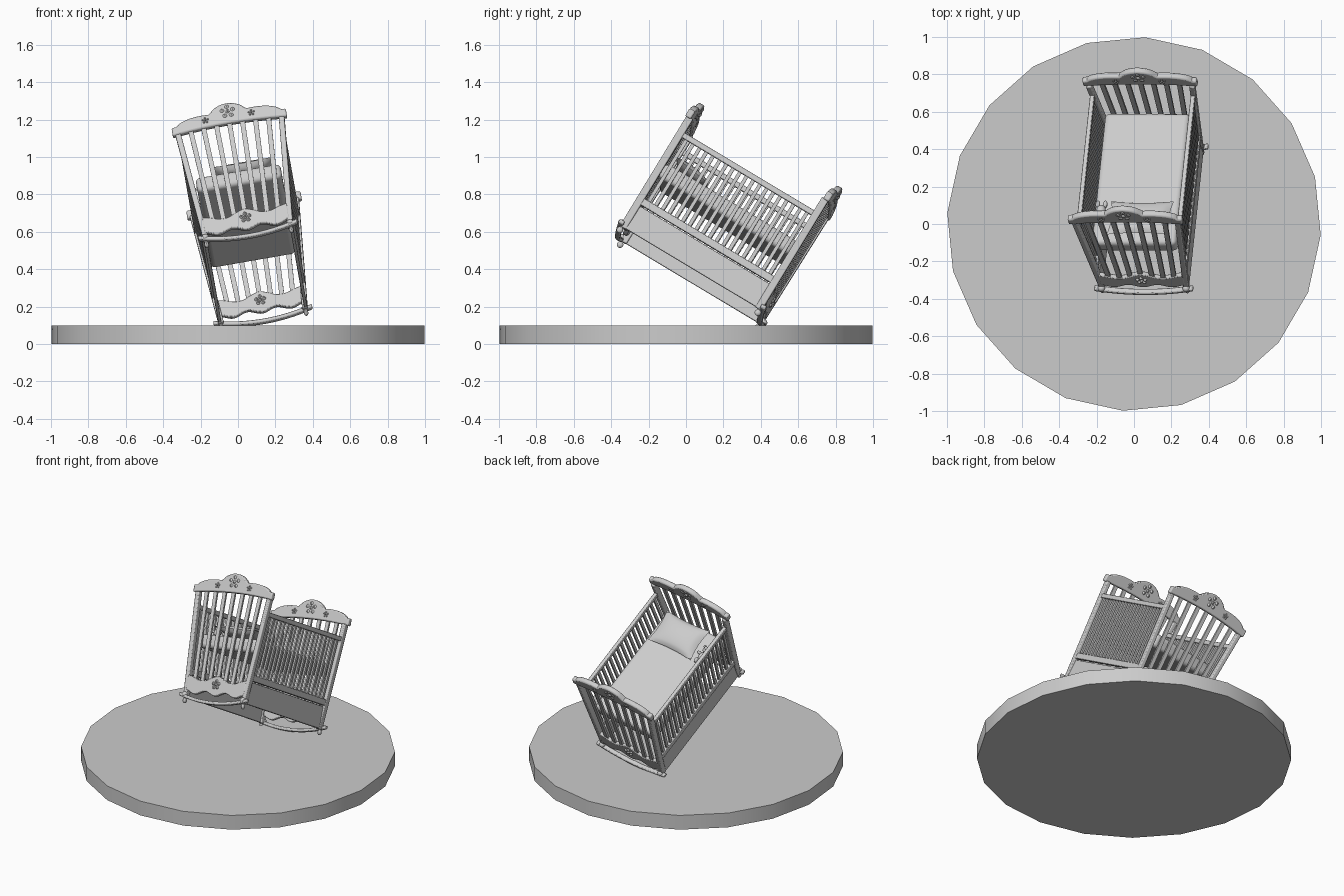
import bpy, bmesh, math
from mathutils import Matrix, Vector

cube = bpy.data.objects.get("Cube")
if cube:
    bpy.data.objects.remove(cube, do_unlink=True)

grey = bpy.data.materials.new("plain_grey")
grey.use_nodes = True
COLOUR = (0.6, 0.6, 0.6, 1)
grey.diffuse_color = COLOUR
grey.node_tree.nodes["Principled BSDF"].inputs["Base Color"].default_value = COLOUR

# Cot frame: width, length and height axes of the tipped cot
LENGTH = Vector((0.091, 0.854, -0.512)).normalized()
WIDTH = LENGTH.cross(Vector((-0.145, 0.518, 0.843))).normalized()
UP = WIDTH.cross(LENGTH)
TILT = Matrix.Translation((0.10, 0.01, 0.34)) @ Matrix((WIDTH, LENGTH, UP)).transposed().to_4x4()
END = 0.432


def finish(name, bm, bevel=0.0, segments=2, frame=TILT):
    bmesh.ops.recalc_face_normals(bm, faces=bm.faces)
    mesh = bpy.data.meshes.new(name)
    bm.to_mesh(mesh)
    bm.free()
    mesh.transform(frame)
    mesh.materials.append(grey)
    obj = bpy.data.objects.new(name, mesh)
    bpy.context.collection.objects.link(obj)
    if bevel:
        mod = obj.modifiers.new("Bevel", "BEVEL")
        mod.width, mod.segments, mod.limit_method = bevel, segments, "ANGLE"
        mod.angle_limit = math.radians(50)
    bpy.ops.object.select_all(action="DESELECT")
    obj.select_set(True)
    bpy.context.view_layer.objects.active = obj
    bpy.ops.object.shade_smooth_by_angle(angle=math.radians(35))
    return obj


def beam(bm, p, q, across, along):
    """Box from p to q, sized across the cot and along the cot."""
    p, q = Vector(p), Vector(q)
    z = (q - p).normalized()
    y = Vector((0, 1, 0)) if abs(z.y) < 0.9 else Vector((0, 0, 1))
    x = y.cross(z).normalized()
    y = z.cross(x)
    rot = Matrix((x, y, z)).transposed().to_4x4()
    size = Matrix.Diagonal((across, along, (q - p).length, 1))
    bmesh.ops.create_cube(bm, size=1, matrix=Matrix.Translation((p + q) / 2) @ rot @ size)


def ball(bm, centre, radii, detail=12):
    bmesh.ops.create_uvsphere(bm, u_segments=detail, v_segments=detail // 2 + 2, radius=1,
                              matrix=Matrix.Translation(centre) @ Matrix.Diagonal((*radii, 1)))


def board(name, half, v, thick, top, bottom, steps=48, bevel=0.008):
    """Upright board with shaped top and bottom edges."""
    bm = bmesh.new()
    rings = []
    for i in range(steps + 1):
        u = half * (2 * i / steps - 1)
        rings.append([bm.verts.new((u, v + s * thick / 2, e(u)))
                      for s, e in ((-1, bottom), (1, bottom), (1, top), (-1, top))])
    for a, b in zip(rings, rings[1:]):
        for k in range(4):
            bm.faces.new((a[k], a[k - 1], b[k - 1], b[k]))
    bm.faces.new(rings[0])
    bm.faces.new(rings[-1])
    finish(name, bm, bevel)


def lean(w):
    """Half width of the cot, which widens upwards."""
    return 0.225 + 0.055 * w / 0.71


def dome(x, half):
    return math.sqrt(max(0, 1 - (x / half) ** 2))


def crest(u):
    a = abs(u)
    return max(0.75, 0.76 + 0.095 * dome(a, 0.11), 0.745 + 0.06 * dome(a - 0.14, 0.15))


def apron_top(u):
    return 0.165 + 0.022 * math.cos(u * 26) * (1 - abs(u) * 2)


def apron_bottom(u):
    return 0.07 - 0.012 * math.cos(u * 40)


def sag(u):
    return 0.04 * (u / 0.27) ** 2


def flower(bm, u, v, w, r):
    """Five petals round a button, showing on both faces of a board."""
    for k in range(5):
        a = math.pi * (0.5 + 0.4 * k)
        ball(bm, (u + r * 0.65 * math.cos(a), v, w + r * 0.65 * math.sin(a)),
             (r * 0.38, 0.025, r * 0.38), 10)
    ball(bm, (u, v, w), (r * 0.32, 0.029, r * 0.32), 10)


# Round base
bm = bmesh.new()
bmesh.ops.create_cone(bm, cap_ends=True, segments=20, radius1=1, radius2=1, depth=0.1,
                      matrix=Matrix.Translation((0, 0, 0.05)) @ Matrix.Rotation(math.radians(-3.4), 4, "Z"))
finish("round_base", bm, frame=Matrix.Identity(4))

# Two matching ends
for end, s in (("front", -1), ("back", 1)):
    v = s * END
    board(end + "_headboard", 0.31, v, 0.036, crest,
          lambda u: 0.71 + 0.02 * (1 - (u / 0.31) ** 2))
    board(end + "_apron", 0.23, v, 0.026, apron_top, apron_bottom, bevel=0.005)
    board(end + "_rocker", 0.268, v + s * 0.012, 0.03, lambda u: sag(u) + 0.022, sag, 24, 0.006)

    bm = bmesh.new()
    for k in range(-3, 4):
        beam(bm, (k / 4 * lean(0.13), v, 0.13), (k / 4 * lean(0.73), v, 0.73), 0.026, 0.014)
    finish(end + "_slats", bm)

    bm = bmesh.new()
    for side in (-1, 1):
        beam(bm, (side * lean(0.03), v - s * 0.008, 0.03),
             (side * lean(0.72), v - s * 0.008, 0.72), 0.03, 0.04)
    finish(end + "_posts", bm, 0.006)

    bm = bmesh.new()
    flower(bm, 0, v, 0.8, 0.046)
    flower(bm, 0, v, 0.132, 0.034)
    for side in (-1, 1):
        flower(bm, side * 0.125, v, 0.768, 0.022)
    finish(end + "_flowers", bm)

    bm = bmesh.new()
    for side in (-1, 1):
        ball(bm, (side * 0.23, v, 0.012), (0.012, 0.018, 0.018))
        ball(bm, (side * 0.23, v + s * 0.012, 0.05), (0.02, 0.02, 0.018))
        beam(bm, (side * 0.23, v, 0.01), (side * 0.23, v, 0.06), 0.014, 0.014)
    finish(end + "_casters", bm)

# Two matching sides
for name, s in (("right", -1), ("left", 1)):
    bm = bmesh.new()
    for w, high, thick in ((0.62, 0.03, 0.024), (0.203, 0.04, 0.026), (0.105, 0.145, 0.018)):
        beam(bm, (s * lean(w), -0.42, w), (s * lean(w), 0.42, w), thick, high)
    finish(name + "_rails", bm, 0.004)
    bm = bmesh.new()
    count = 19
    for k in range(count):
        v = -0.42 + 0.84 * (k + 1) / (count + 1)
        beam(bm, (s * lean(0.2), v, 0.2), (s * lean(0.62), v, 0.62), 0.012, 0.019)
    finish(name + "_slats", bm)

# Mattress
bm = bmesh.new()
beam(bm, (0, 0, 0.365), (0, 0, 0.455), 0.46, 0.82)
finish("mattress", bm, 0.025, 4)

# Pillow: two puffed sheets with pinched edges
bm = bmesh.new()
for s in (-1, 1):
    sheet = bmesh.ops.create_grid(bm, x_segments=14, y_segments=14, size=1)["verts"]
    for vert in sheet:
        x, y = vert.co.x, vert.co.y
        puff = math.sqrt(max(0, (1 - x * x) * (1 - y * y)))
        vert.co = (0.17 * x * (0.92 + 0.08 * y * y), 0.115 * y * (0.9 + 0.1 * x * x), s * 0.036 * puff)
bmesh.ops.remove_doubles(bm, verts=bm.verts, dist=0.0005)
finish("pillow", bm, frame=TILT @ Matrix.Translation((0.03, -0.275, 0.495))
       @ Matrix.Rotation(math.radians(-8), 4, "X"))

# Soft toy lying beside the pillow
bm = bmesh.new()
ball(bm, (0, 0, 0), (0.026, 0.034, 0.024))
ball(bm, (0, -0.05, 0.008), (0.026, 0.024, 0.024))
ball(bm, (0, -0.052, 0.032), (0.011, 0.011, 0.009))
for s in (-1, 1):
    ball(bm, (s * 0.022, -0.068, 0.012), (0.011, 0.009, 0.01))
    ball(bm, (s * 0.032, -0.014, 0.008), (0.018, 0.011, 0.011))
    ball(bm, (s * 0.02, 0.038, 0.004), (0.012, 0.022, 0.013))
finish("soft_toy", bm, frame=TILT @ Matrix.Translation((-0.19, -0.22, 0.478)))
